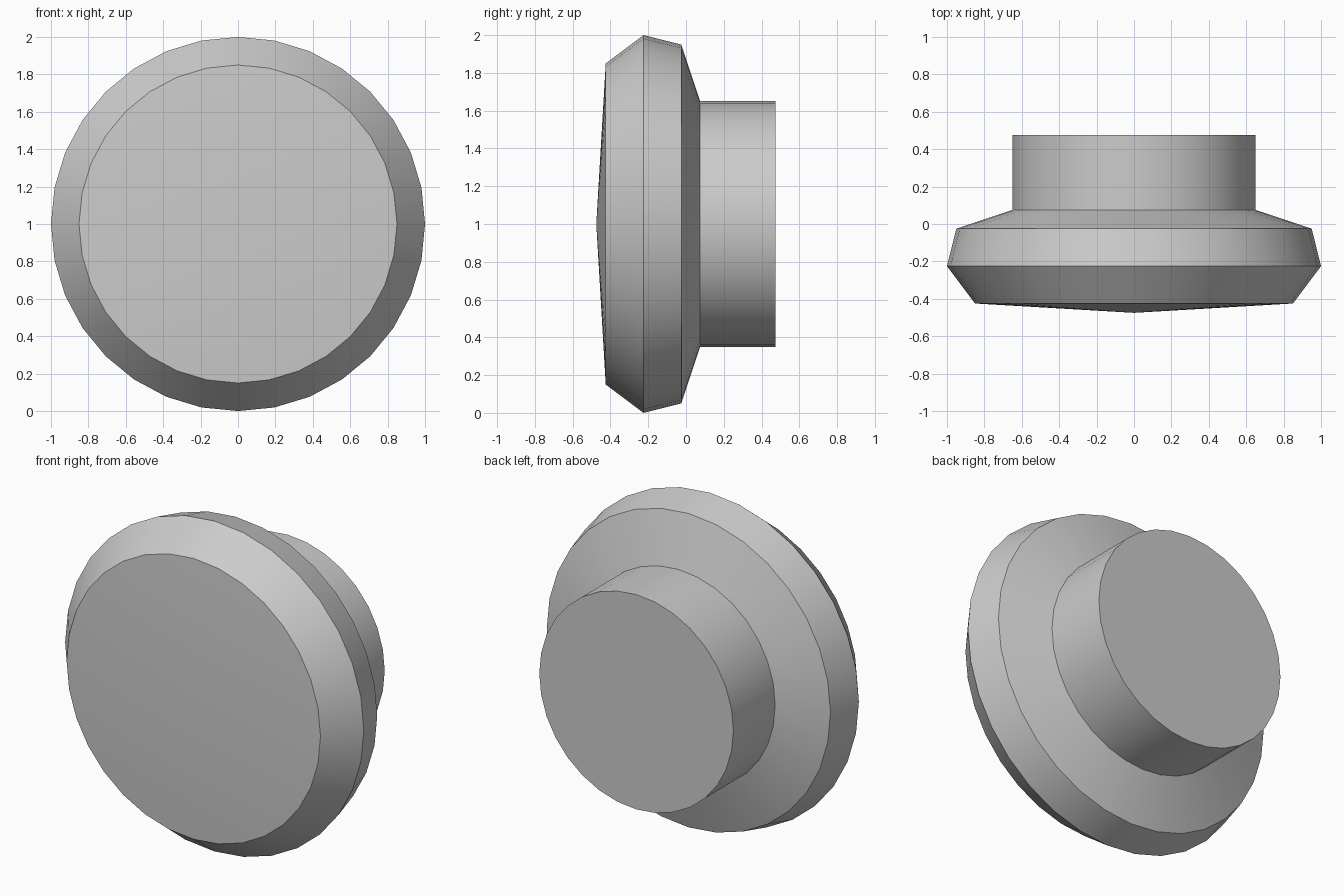
import bpy, bmesh
from math import sin, cos, tau, radians

if "Cube" in bpy.data.objects:
    bpy.data.objects.remove(bpy.data.objects["Cube"])

SIDES = 32

# Knob profile as (radius, y), from the domed face to the back of the stem
APEX_Y = -0.475
PROFILE = [(0.85, -0.425), (1.0, -0.225), (0.95, -0.025), (0.65, 0.075), (0.65, 0.475)]

bm = bmesh.new()
rings = [[bm.verts.new((r * sin(tau * i / SIDES), y, 1 + r * cos(tau * i / SIDES)))
          for i in range(SIDES)] for r, y in PROFILE]

# Side bands
for a, b in zip(rings, rings[1:]):
    for i in range(SIDES):
        j = (i + 1) % SIDES
        bm.faces.new((a[i], a[j], b[j], b[i]))

# Shallow domed front and flat back
apex = bm.verts.new((0, APEX_Y, 1))
for i in range(SIDES):
    bm.faces.new((apex, rings[0][(i + 1) % SIDES], rings[0][i]))
bm.faces.new(rings[-1])
bmesh.ops.recalc_face_normals(bm, faces=bm.faces)

mesh = bpy.data.meshes.new("round_knob")
bm.to_mesh(mesh)
bm.free()
knob = bpy.data.objects.new("round_knob", mesh)
bpy.context.collection.objects.link(knob)

# Smooth around the axis, sharp between bands
bpy.context.view_layer.objects.active = knob
knob.select_set(True)
bpy.ops.object.shade_smooth_by_angle(angle=radians(30))
